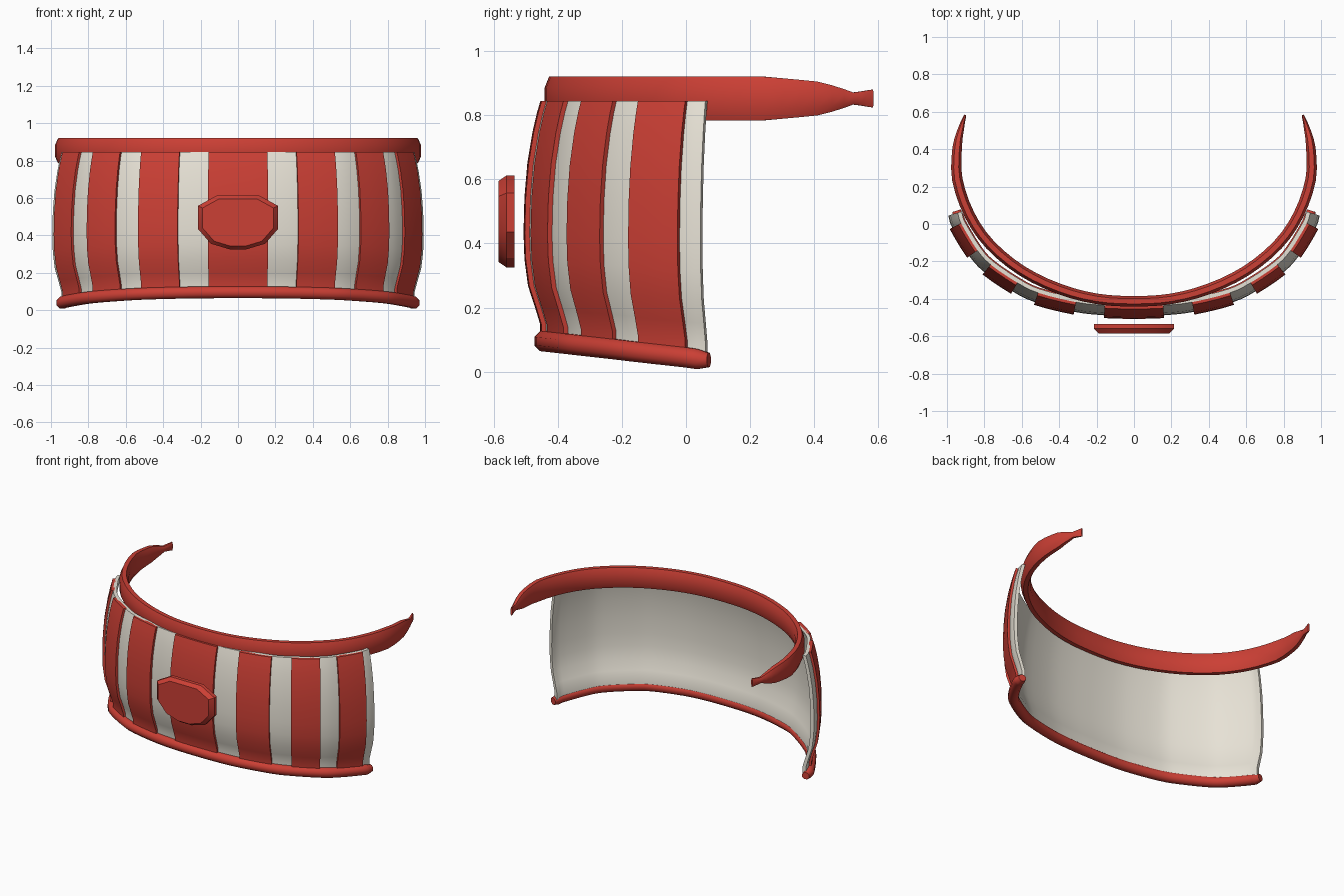
import bpy, bmesh, math
from mathutils import Vector

if "Cube" in bpy.data.objects:
    bpy.data.objects.remove(bpy.data.objects["Cube"])


def material(name, rgb):
    m = bpy.data.materials.new(name)
    m.diffuse_color = (*rgb, 1)
    m.use_nodes = True
    m.node_tree.nodes["Principled BSDF"].inputs["Base Color"].default_value = m.diffuse_color
    return m


RED = material("red", (0.6, 0.05, 0.035))
CREAM = material("cream", (0.8, 0.76, 0.67))


def make(name, verts, faces, mat, angle=40):
    me = bpy.data.meshes.new(name)
    me.from_pydata([tuple(v) for v in verts], [], faces)
    bm = bmesh.new()
    bm.from_mesh(me)
    bmesh.ops.recalc_face_normals(bm, faces=bm.faces)
    bm.to_mesh(me)
    bm.free()
    me.materials.append(mat)
    ob = bpy.data.objects.new(name, me)
    bpy.context.collection.objects.link(ob)
    bpy.ops.object.select_all(action='DESELECT')
    ob.select_set(True)
    bpy.context.view_layer.objects.active = ob
    bpy.ops.object.shade_smooth_by_angle(angle=math.radians(angle))
    return ob


def mirrored(half):
    return [Vector((-x, y)) for x, y in half[:0:-1]] + [Vector(p) for p in half]


def on_curve(pts, u):
    # Catmull-Rom point at knot parameter u
    i = max(0, min(int(u), len(pts) - 2))
    t = u - i
    b, c = pts[i], pts[i + 1]
    a = pts[i - 1] if i else 2 * b - c
    d = pts[i + 2] if i + 2 < len(pts) else 2 * c - b
    return 0.5 * (2 * b + (c - a) * t + (2 * a - 5 * b + 4 * c - d) * t * t
                  + (3 * b - a - 3 * c + d) * t ** 3)


def frame(pts, u):
    p = on_curve(pts, u)
    top = len(pts) - 1
    d = on_curve(pts, min(u + .05, top)) - on_curve(pts, max(u - .05, 0))
    return p, Vector((d.y, -d.x)).normalized()


# Plan curve of the panel; knots sit on the stripe edges
ARC = mirrored([(0, -.492), (.16, -.488), (.32, -.47), (.53, -.418), (.65, -.36),
                (.80, -.258), (.88, -.172), (.972, -.02), (.993, .045)])
# Height fraction and inward offset of the bulging panel
BULGE = [(0, -.052), (.07, -.052), (.14, -.036), (.23, -.014), (.34, -.003), (.45, 0),
         (.6, -.003), (.74, -.012), (.87, -.028), (.95, -.042), (1, -.053)]


def bottom_z(y):
    return .095 - (y + .49) * .108


def slab(name, u0, u1, outer, inner, mat, steps):
    # Closed curved sheet between two offsets from the panel surface
    verts, faces = [], []
    n = 2 * len(BULGE)
    for i in range(steps + 1):
        p, nor = frame(ARC, u0 + (u1 - u0) * i / steps)
        z0 = bottom_z(p.y)
        loop = [(t, o + outer) for t, o in BULGE] + [(t, o + inner) for t, o in BULGE[::-1]]
        for t, o in loop:
            q = p + nor * o
            verts.append((q.x, q.y, z0 + (.845 - z0) * t))
    for i in range(steps):
        for j in range(n):
            k = (j + 1) % n
            faces.append((i * n + j, i * n + k, i * n + n + k, i * n + n + j))
    m = len(BULGE)
    for base in (0, steps * n):
        for j in range(m - 1):
            faces.append((base + j, base + j + 1, base + n - 2 - j, base + n - 1 - j))
    make(name, verts, faces, mat)


def sweep(name, rings, mat, sides, power=1.0):
    # rings: (centre, normal, half thickness, half height)
    verts, faces = [], []
    for c, nor, w, h in rings:
        for k in range(sides):
            a = 2 * math.pi * (k + .5) / sides
            ca, sa = (math.copysign(abs(f) ** power, f) for f in (math.cos(a), math.sin(a)))
            verts.append((c.x + nor.x * w * ca, c.y + nor.y * w * ca, c.z + h * sa))
    last = len(rings) - 1
    for i in range(last):
        for k in range(sides):
            m = (k + 1) % sides
            faces.append((i * sides + k, i * sides + m, (i + 1) * sides + m, (i + 1) * sides + k))
    faces += [tuple(range(sides)), tuple(range(last * sides, (last + 1) * sides))]
    make(name, verts, faces, mat, 50)


# Cream panel and raised red stripes
slab("panel", 0, 16, 0, -.022, CREAM, 48)
for n, (u0, u1) in enumerate([(1, 2), (3, 4), (5, 6), (7, 9), (10, 11), (12, 13), (14, 15)]):
    slab(f"stripe_{n + 1}", u0, u1, .015, -.008, RED, 3 * (u1 - u0))

# Rolled trim along the tilted lower edge
rings = []
for i in range(49):
    u = 16 * i / 48
    p, nor = frame(ARC, u)
    q = p - nor * .05
    r = .024 if i in (0, 48) else .034
    rings.append((Vector((q.x, q.y, bottom_z(p.y))), nor, r, r))
# rounded ends pushed slightly beyond the panel
for i, j in ((0, 1), (-1, -2)):
    c, nor, w, h = rings[i]
    rings[i] = (c + (c - rings[j][0]).normalized() * .012, nor, w, h)
sweep("lower_trim", rings, RED, 8)

# Upper strap with pinched ends reaching backwards
STRAP = mirrored([(0, -.413), (.2, -.4), (.4, -.347), (.6, -.25), (.77, -.11), (.88, .05),
                  (.945, .24), (.945, .41), (.922, .52), (.902, .583)])
HALF_H = [.073] * 7 + [.056, .02, .03]
HALF_W = [.03] * 7 + [.027, .016, .006]
rings = []
for i in range(55):
    u = i / 3
    d = abs(u - 9)
    k = min(int(d), 8)
    f = d - k
    p, nor = frame(STRAP, u)
    w = HALF_W[k] * (1 - f) + HALF_W[k + 1] * f
    h = HALF_H[k] * (1 - f) + HALF_H[k + 1] * f
    rings.append((Vector((p.x, p.y, .852)), nor, w, h))
sweep("upper_strap", rings, RED, 8, .8)

# Faceted badge in front
half = [(.045, .325), (.145, .355), (.215, .435), (.215, .557), (.115, .612)]
outline = half + [(-x, z) for x, z in half[::-1]]
verts, faces, n = [], [], len(outline)
for y, s in ((-.535, 1), (-.56, 1), (-.585, .88)):
    verts += [(x * s, y, .468 + (z - .468) * s) for x, z in outline]
for r in range(2):
    for k in range(n):
        m = (k + 1) % n
        faces.append((r * n + k, r * n + m, r * n + n + m, r * n + n + k))
faces += [tuple(range(n)), tuple(range(2 * n, 3 * n))]
make("badge", verts, faces, RED, 30)
